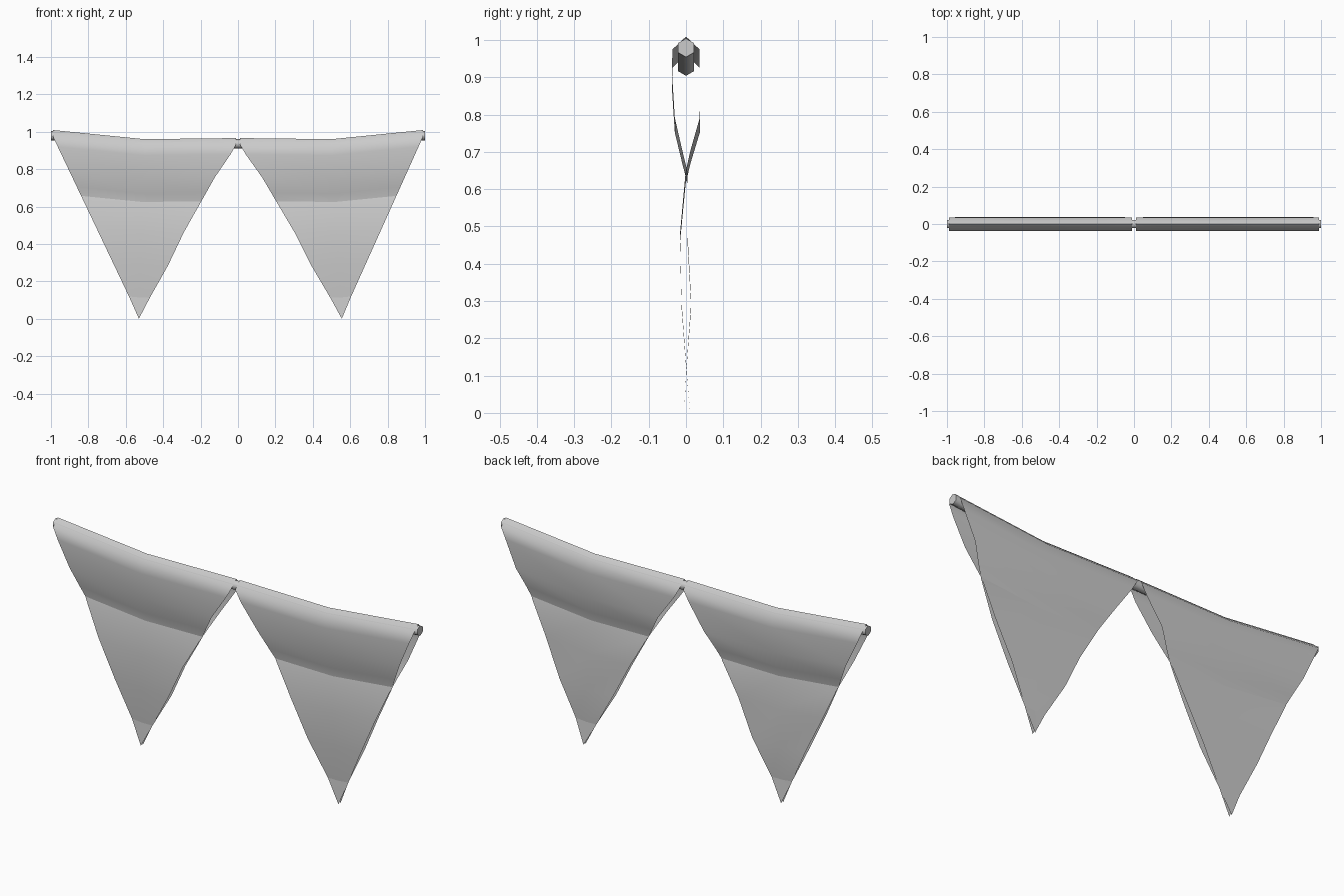
import bpy, bmesh, math

if "Cube" in bpy.data.objects:
    bpy.data.objects.remove(bpy.data.objects["Cube"])

# Sag of the line: top ridge height at the ends, mid-pennants and centre
SAG = [(-1.0, 1.01), (-0.5, 0.96), (0.0, 0.966), (0.5, 0.96), (1.0, 1.01)]

def top_z(x):
    for (x0, z0), (x1, z1) in zip(SAG, SAG[1:]):
        if x <= x1:
            return z0 + (z1 - z0) * (x - x0) / (x1 - x0)
    return SAG[-1][1]

# Fraction of the way from fold to tip, y of sheet one, y of sheet two
ROWS = [(0.0, -0.036, 0.036), (0.057, -0.038, 0.036), (0.19, -0.030, 0.037),
        (0.28, -0.010, 0.012), (0.34, 0.004, -0.001), (0.51, 0.004, -0.016),
        (0.70, 0.014, -0.012), (0.885, 0.001, 0.001)]
TIP_Y = (-0.005, 0.011)

def finish(name, bm, angle):
    mesh = bpy.data.meshes.new(name)
    bm.normal_update()
    bm.to_mesh(mesh)
    bm.free()
    ob = bpy.data.objects.new(name, mesh)
    bpy.context.collection.objects.link(ob)
    bpy.ops.object.select_all(action='DESELECT')
    bpy.context.view_layer.objects.active = ob
    ob.select_set(True)
    bpy.ops.object.shade_smooth_by_angle(angle=math.radians(angle))
    return ob

# Folded cloth pennant: two thin sheets joined over the line by a ridge
def pennant(name, x0, x1, tip_x):
    bm = bmesh.new()
    cols = [x0, (x0 + x1) / 2, x1]
    inner = 0 if abs(x0) < abs(x1) else 2
    ridge = [bm.verts.new((x, 0, top_z(x))) for x in cols]
    for side in (0, 1):
        prev = ridge
        for row in ROWS:
            f, y = row[0], row[1 + side]
            cur = []
            for i, x in enumerate(cols):
                z = top_z(x) - 0.034
                px = x + (tip_x - x) * f
                if i == inner and 0.15 < f < 0.6:
                    px += 0.015 * (1 if tip_x > x else -1)
                cur.append(bm.verts.new((px, y, z + (0.008 - z) * f)))
            for i in range(2):
                q = [prev[i], cur[i], cur[i + 1], prev[i + 1]]
                bm.faces.new(q if side == 0 else q[::-1])
            prev = cur
        tip = bm.verts.new((tip_x, TIP_Y[side], 0.0))
        for i in range(2):
            t = [prev[i], tip, prev[i + 1]]
            bm.faces.new(t if side == 0 else t[::-1])
    return finish(name, bm, 80)

pennant("left_pennant", -0.99, -0.01, -0.53)
pennant("right_pennant", 0.01, 0.99, 0.555)

# Six-sided cord following the sag
bm = bmesh.new()
rings = []
for x, z in SAG:
    cz = z - 0.031
    rings.append([bm.verts.new((x, 0.025 * math.sin(k * math.pi / 3),
                                cz + 0.025 * math.cos(k * math.pi / 3))) for k in range(6)])
for a, b in zip(rings, rings[1:]):
    for k in range(6):
        n = (k + 1) % 6
        bm.faces.new((a[k], b[k], b[n], a[n]))
bm.faces.new(rings[0])
bm.faces.new(rings[-1][::-1])
bmesh.ops.recalc_face_normals(bm, faces=bm.faces)
finish("cord", bm, 65)
